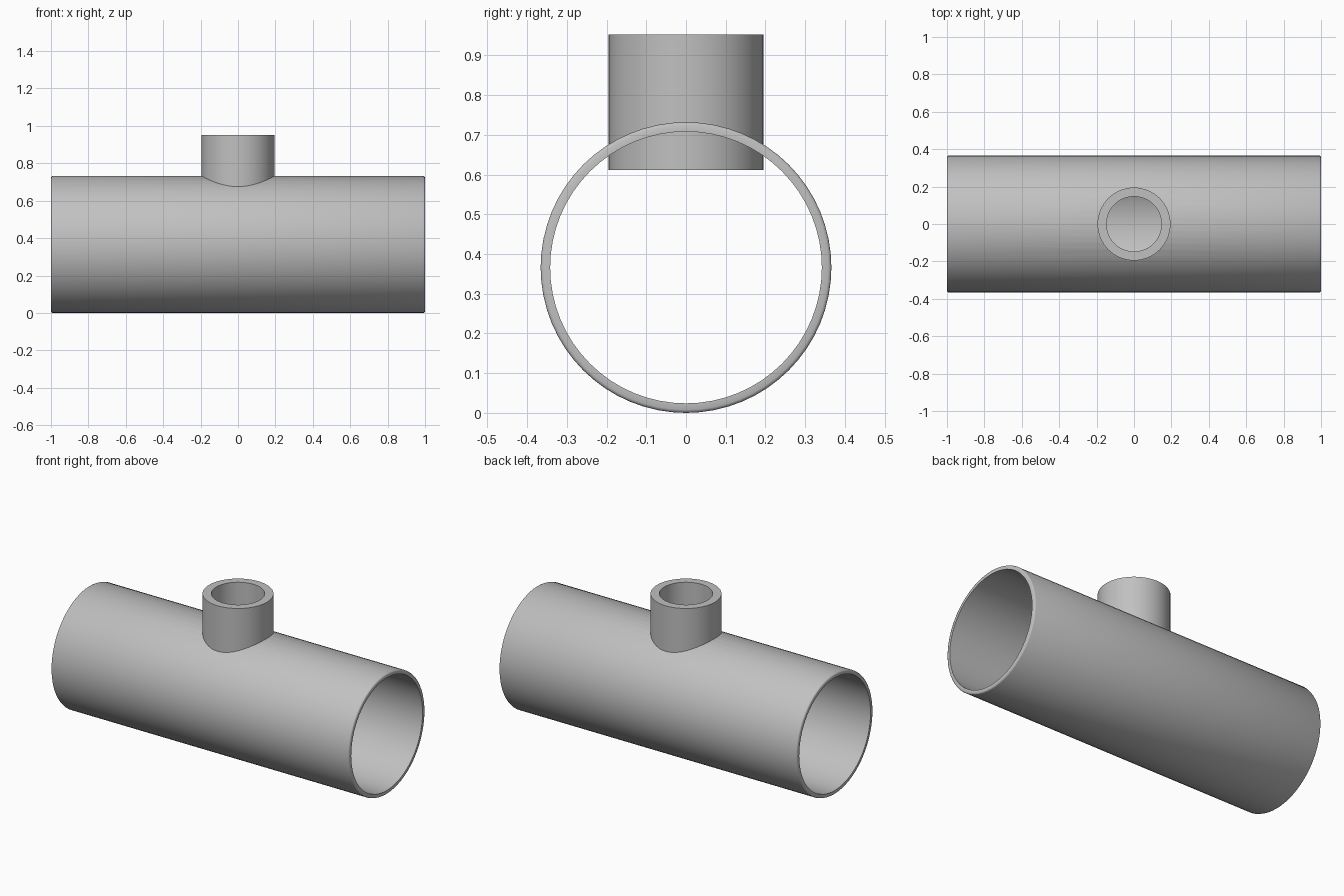
import bpy
import bmesh
from math import radians
from mathutils import Matrix

cube = bpy.data.objects.get("Cube")
if cube:
    bpy.data.objects.remove(cube, do_unlink=True)

SEGMENTS = 64
PIPE_RADIUS, PIPE_BORE, PIPE_HALF = 0.366, 0.342, 1.0
BRANCH_RADIUS, BRANCH_BORE = 0.195, 0.147
BRANCH_BOTTOM, BRANCH_TOP = 0.612, 0.952

GREY = (0.53, 0.53, 0.53, 1.0)
grey = bpy.data.materials.new("plain grey")
grey.use_nodes = True
grey.diffuse_color = GREY
grey.node_tree.nodes["Principled BSDF"].inputs["Base Color"].default_value = GREY


def lathe(name, profile, matrix=Matrix()):
    """Spin a closed (radius, height) profile round the z axis."""
    bm = bmesh.new()
    verts = [bm.verts.new((r, 0, z)) for r, z in profile]
    edges = [bm.edges.new((verts[i - 1], verts[i])) for i in range(len(verts))]
    bmesh.ops.spin(bm, geom=verts + edges, cent=(0, 0, 0), axis=(0, 0, 1),
                   angle=radians(360), steps=SEGMENTS, use_duplicate=False)
    bmesh.ops.remove_doubles(bm, verts=bm.verts, dist=1e-5)
    bmesh.ops.recalc_face_normals(bm, faces=bm.faces)
    bm.transform(matrix)
    mesh = bpy.data.meshes.new(name)
    bm.to_mesh(mesh)
    bm.free()
    mesh.materials.append(grey)
    obj = bpy.data.objects.new(name, mesh)
    bpy.context.collection.objects.link(obj)
    return obj


def select_only(obj):
    bpy.ops.object.select_all(action='DESELECT')
    obj.select_set(True)
    bpy.context.view_layer.objects.active = obj


# Main pipe along x, its outer rims slightly eased
ease = 0.008
lying = Matrix.Translation((0, 0, PIPE_RADIUS)) @ Matrix.Rotation(radians(90), 4, 'Y')
pipe = lathe("main_pipe", [
    (PIPE_BORE, -PIPE_HALF), (PIPE_RADIUS - ease, -PIPE_HALF),
    (PIPE_RADIUS - ease * 0.3, -PIPE_HALF + ease * 0.3),
    (PIPE_RADIUS, -PIPE_HALF + ease), (PIPE_RADIUS, PIPE_HALF - ease),
    (PIPE_RADIUS - ease * 0.3, PIPE_HALF - ease * 0.3),
    (PIPE_RADIUS - ease, PIPE_HALF), (PIPE_BORE, PIPE_HALF)], lying)

# Opening in the pipe wall, its edge hidden inside the branch wall
bpy.ops.mesh.primitive_cylinder_add(
    vertices=SEGMENTS, radius=(BRANCH_RADIUS + BRANCH_BORE) / 2, depth=0.5,
    location=(0, 0, 0.75))
cutter = bpy.context.object
cutter.name = "opening_cutter"
cutter.hide_render = True
cutter.data.materials.append(grey)
cut = pipe.modifiers.new("opening", 'BOOLEAN')
cut.operation = 'DIFFERENCE'
cut.solver = 'EXACT'
cut.object = cutter
select_only(pipe)
bpy.ops.object.modifier_apply(modifier=cut.name)
bpy.data.objects.remove(cutter, do_unlink=True)

# Upright branch sleeve, reaching a little way inside the pipe
branch = lathe("branch_sleeve", [
    (BRANCH_BORE, BRANCH_BOTTOM), (BRANCH_RADIUS, BRANCH_BOTTOM),
    (BRANCH_RADIUS, BRANCH_TOP), (BRANCH_BORE, BRANCH_TOP)])

for part in (pipe, branch):
    select_only(part)
    bpy.ops.object.shade_smooth_by_angle(angle=radians(50))
